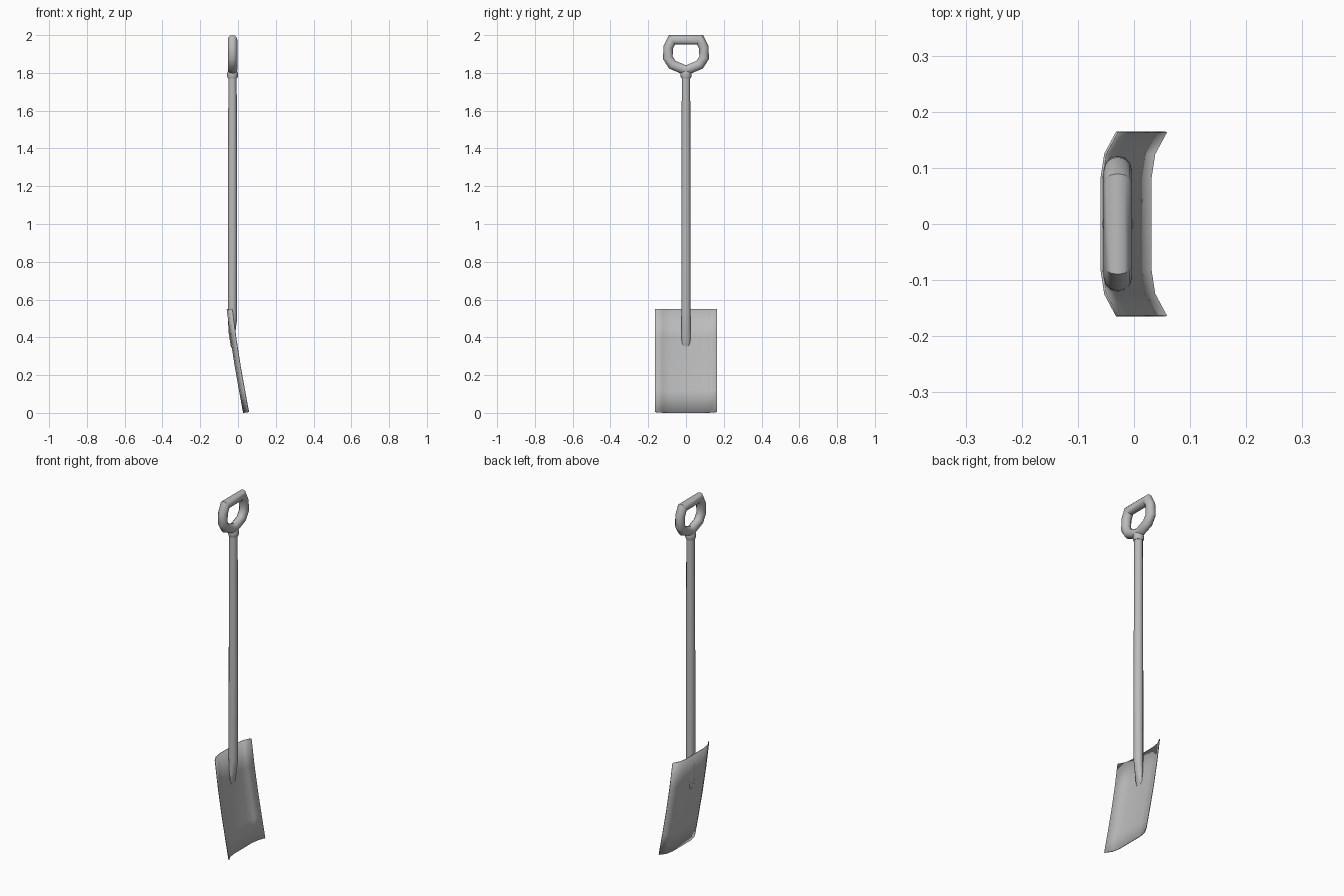
import bpy, bmesh, math
from mathutils import Vector

cube = bpy.data.objects.get("Cube")
if cube:
    bpy.data.objects.remove(cube, do_unlink=True)

steel = bpy.data.materials.new("grey_steel")
steel.use_nodes = True
GREY = (0.5, 0.5, 0.5, 1)
steel.diffuse_color = GREY
steel.node_tree.nodes["Principled BSDF"].inputs["Base Color"].default_value = GREY

AXIS_X = -0.029   # centre line of shaft and grip
SIDES = 12


def loft(name, rings, ring_closed=True, loop=False, caps=False, angle=35):
    """Skin a list of point rings into one object."""
    bm = bmesh.new()
    vs = [[bm.verts.new(p) for p in ring] for ring in rings]
    n = len(vs[0])
    for i in range(len(vs) if loop else len(vs) - 1):
        a, b = vs[i], vs[(i + 1) % len(vs)]
        for j in range(n if ring_closed else n - 1):
            k = (j + 1) % n
            bm.faces.new((a[j], a[k], b[k], b[j]))
    if caps:
        bm.faces.new(vs[0])
        bm.faces.new(vs[-1])
    bmesh.ops.recalc_face_normals(bm, faces=bm.faces)
    mesh = bpy.data.meshes.new(name)
    bm.to_mesh(mesh)
    bm.free()
    mesh.materials.append(steel)
    obj = bpy.data.objects.new(name, mesh)
    bpy.context.collection.objects.link(obj)
    bpy.ops.object.select_all(action='DESELECT')
    obj.select_set(True)
    bpy.context.view_layer.objects.active = obj
    bpy.ops.object.shade_smooth_by_angle(angle=math.radians(angle))
    return obj


def ellipse(z, cx, rx, ry):
    return [(cx + rx * math.cos(t), ry * math.sin(t), z)
            for t in (2 * math.pi * i / SIDES for i in range(SIDES))]


# Shaft: slight taper, flattened at the foot where it sinks into the blade
loft("shaft", [ellipse(*r) for r in (
    (1.80, AXIS_X, 0.022, 0.022),
    (0.90, AXIS_X, 0.025, 0.025),
    (0.50, AXIS_X, 0.025, 0.025),
    (0.42, -0.032, 0.017, 0.024),
    (0.37, -0.033, 0.008, 0.022),
    (0.345, -0.034, 0.003, 0.012))], caps=True)

# Collar between shaft and grip
loft("collar", [ellipse(z, AXIS_X, r, r) for z, r in
                ((1.77, 0.024), (1.78, 0.028), (1.80, 0.028), (1.815, 0.022))], caps=True)

# Grip: mitred tube around a closed D-shaped path
half = [(0.074, 1.975), (0.094, 1.935), (0.096, 1.88), (0.072, 1.843)]
path = [Vector(p) for p in half + [(0, 1.813)] + [(-y, z) for y, z in reversed(half)]]
R = 0.0252
rings = []
for i, p in enumerate(path):
    d_in = (p - path[i - 1]).normalized()
    d_out = (path[(i + 1) % len(path)] - p).normalized()
    tangent = (d_in + d_out).normalized()
    normal = Vector((-tangent.y, tangent.x))
    stretch = R / max(tangent.dot(d_out), 0.5)
    rings.append([(AXIS_X + R * math.cos(t),
                   p.x + normal.x * stretch * math.sin(t),
                   p.y + normal.y * stretch * math.sin(t))
                  for t in (2 * math.pi * k / SIDES for k in range(SIDES))])
loft("grip", rings, loop=True)

# Blade: curled cross-section swept down a gently bent spine
side = [(0.164, 0.028), (0.125, 0.007), (0.08, 0.0)]
section = side + [(-y, dx) for y, dx in reversed(side)]
spine = [(0.55, -0.058), (0.40, -0.039), (0.25, -0.016), (0.12, 0.007), (0.0, 0.029)]
blade = loft("blade", [[(x + dx, y, z + dx * 0.15 * (1 - z / 0.55)) for y, dx in section]
                       for z, x in spine], ring_closed=False)
thick = blade.modifiers.new("thickness", 'SOLIDIFY')
thick.thickness = 0.004
thick.offset = 0
